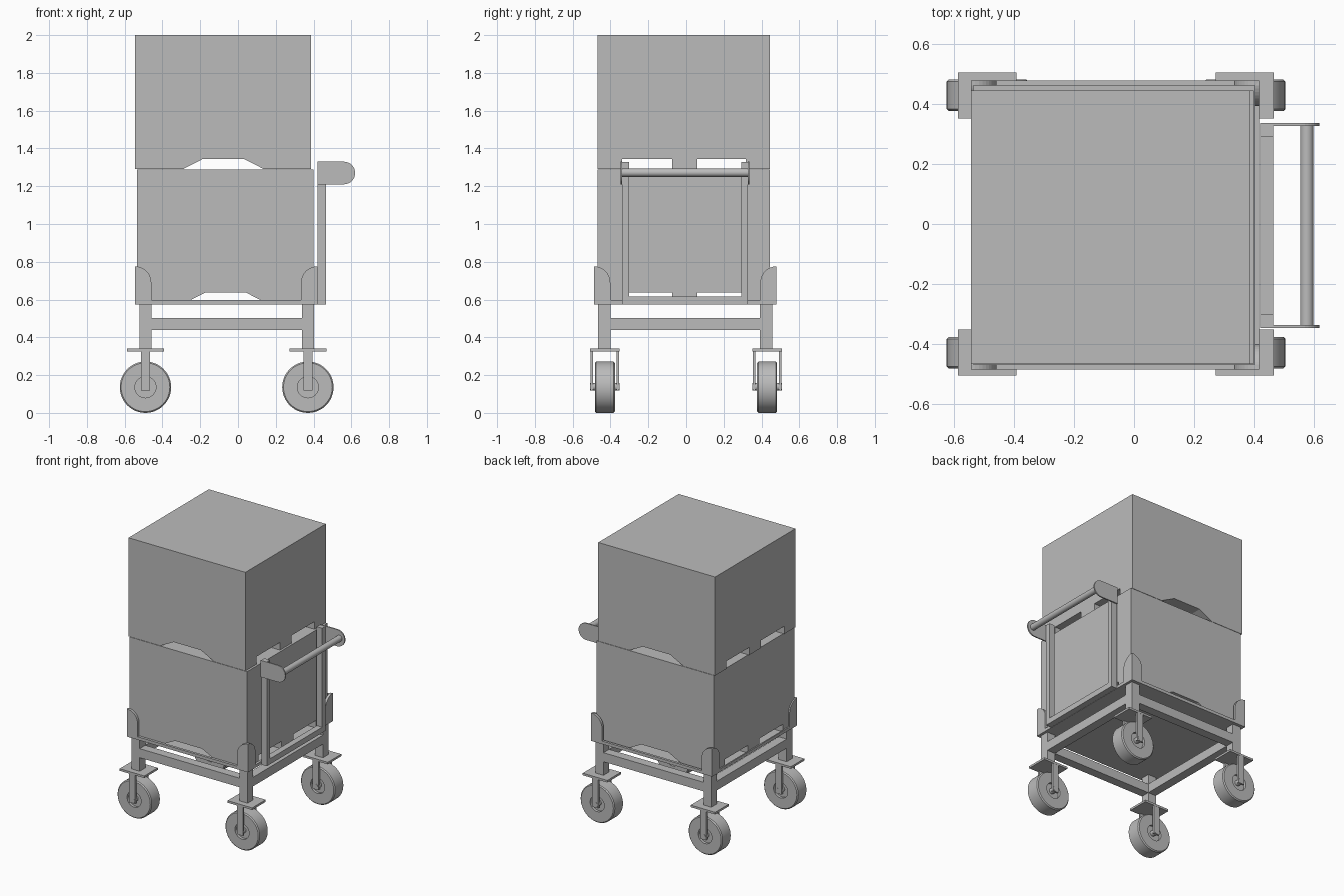
import bpy, bmesh, math
from mathutils import Matrix

if "Cube" in bpy.data.objects:
    bpy.data.objects.remove(bpy.data.objects["Cube"])

COLOR = (0.5, 0.5, 0.5, 1)
grey = bpy.data.materials.new("plain grey")
grey.use_nodes = True
grey.diffuse_color = COLOR
grey.node_tree.nodes["Principled BSDF"].inputs["Base Color"].default_value = COLOR


def finish(name, bm, smooth=False):
    bmesh.ops.recalc_face_normals(bm, faces=bm.faces)
    mesh = bpy.data.meshes.new(name)
    bm.to_mesh(mesh)
    bm.free()
    mesh.materials.append(grey)
    ob = bpy.data.objects.new(name, mesh)
    bpy.context.collection.objects.link(ob)
    if smooth:
        bpy.ops.object.select_all(action="DESELECT")
        ob.select_set(True)
        bpy.context.view_layer.objects.active = ob
        bpy.ops.object.shade_smooth_by_angle(angle=math.radians(35))
    return ob


def box(name, x0, x1, y0, y1, z0, z1):
    bm = bmesh.new()
    bmesh.ops.create_cube(bm, size=1)
    for v in bm.verts:
        v.co = (x1 if v.co.x > 0 else x0,
                y1 if v.co.y > 0 else y0,
                z1 if v.co.z > 0 else z0)
    return finish(name, bm)


def prism(name, profile, start, end, axis="y"):
    """Extrude a (horizontal, z) profile along the x or y axis."""
    def place(h, z, d):
        return (h, d, z) if axis == "y" else (d, h, z)
    bm = bmesh.new()
    rings = [[bm.verts.new(place(h, z, d)) for h, z in profile] for d in (start, end)]
    bm.faces.new(rings[0])
    bm.faces.new(rings[1])
    n = len(profile)
    for i in range(n):
        j = (i + 1) % n
        bm.faces.new((rings[0][i], rings[0][j], rings[1][j], rings[1][i]))
    return finish(name, bm)


def lathe_y(name, profile, center, steps=48):
    """Spin a (radius, y) profile around a y-directed axle."""
    bm = bmesh.new()
    verts = [bm.verts.new((r, y, 0)) for r, y in profile]
    edges = [bm.edges.new(p) for p in zip(verts, verts[1:])]
    bmesh.ops.spin(bm, geom=verts + edges, cent=(0, 0, 0), axis=(0, 1, 0),
                   angle=math.tau, steps=steps, use_merge=True)
    bmesh.ops.remove_doubles(bm, verts=bm.verts, dist=0.0001)
    bmesh.ops.translate(bm, verts=bm.verts, vec=center)
    return finish(name, bm, True)


def rod_y(name, radius, x, y0, y1, z):
    return lathe_y(name, [(0, y0), (radius, y0), (radius, y1), (0, y1)], (x, 0, z), 32)


def arc(cx, cz, r, a0, a1, n=10):
    return [(cx + r * math.cos(math.radians(a0 + (a1 - a0) * i / n)),
             cz + r * math.sin(math.radians(a0 + (a1 - a0) * i / n))) for i in range(n + 1)]


# Stacked crates with crossing notches in their undersides
def crate(name, x0, x1, z0, z1):
    body = box(name, x0, x1, -0.468, 0.446, z0, z1)
    mid = (x0 + x1) / 2 + 0.002
    top, low = z0 + 0.055, z0 - 0.05
    cutters = [prism("notch_cutter", [(mid - 0.215, low), (mid + 0.215, low), (mid + 0.215, z0),
                                      (mid + 0.108, top), (mid - 0.108, top), (mid - 0.215, z0)],
                     -0.6, 0.6)]
    for y0, y1 in ((-0.34, -0.075), (0.058, 0.318)):
        cutters.append(box("slot_cutter", -0.7, 0.7, y0, y1, low, top))
    for c in cutters:
        mod = body.modifiers.new("notch", "BOOLEAN")
        mod.operation, mod.solver, mod.object = "DIFFERENCE", "EXACT", c
    bpy.context.view_layer.update()
    graph = bpy.context.evaluated_depsgraph_get()
    mesh = bpy.data.meshes.new_from_object(body.evaluated_get(graph))
    body.modifiers.clear()
    body.data = mesh
    for c in cutters:
        bpy.data.objects.remove(c)


crate("lower_crate", -0.535, 0.40, 0.582, 1.288)
crate("upper_crate", -0.545, 0.387, 1.29, 2.0)

# Platform tray with low lips
X0, X1, Y0, Y1, Z0 = -0.545, 0.42, -0.487, 0.48, 0.575
box("platform", X0, X1, Y0, Y1, Z0, 0.581)
LIP = 0.597
box("front_lip", X0, X1, Y0, Y0 + 0.018, Z0, LIP)
box("back_lip", X0, X1, Y1 - 0.018, Y1, Z0, LIP)
box("right_lip", X0, X0 + 0.009, Y0, Y1, Z0, LIP)
box("left_lip", X1 - 0.018, X1, Y0, Y1, Z0, LIP)


# Rounded corner brackets
def bracket(name, outer, direction, start, end, axis):
    curve = arc(0.0, 0.69, 0.086, 90, 0)
    shape = [(0, Z0), (0, 0.776)] + curve[1:] + [(0.086, Z0)]
    prism(name, [(outer + direction * h, z) for h, z in shape], start, end, axis)


for x, dx, tx in ((X0, 1, 0.009), (X1, -1, 0.018)):
    for y, dy in ((Y0, 1), (Y1, -1)):
        bracket("corner_bracket_face", x, dx, y, y + dy * 0.018, "y")
        bracket("corner_bracket_side", y, dy, x, x + dx * tx, "x")

# Legs and casters
LEGS_X, LEGS_Y = (-0.49, 0.37), (-0.433, 0.425)
WHEEL = [(0, -0.034), (0.056, -0.034), (0.056, -0.053), (0.129, -0.053), (0.136, -0.046)]
WHEEL += [(r, -y) for r, y in reversed(WHEEL)]
for x in LEGS_X:
    for y in LEGS_Y:
        box("leg", x - 0.032, x + 0.032, y - 0.032, y + 0.032, 0.338, Z0)
        w = math.copysign(0.43, y)
        box("caster_plate", x - 0.098, x + 0.098, w - 0.077, w + 0.077, 0.325, 0.34)
        for s in (-1, 1):
            c = w + s * 0.069
            box("fork_arm", x - 0.024, x + 0.024, c - 0.007, c + 0.007, 0.118, 0.326)
        rod_y("axle", 0.02, x, w - 0.077, w + 0.077, 0.138)
        lathe_y("wheel", WHEEL, (x, w, 0.136))

# Rails between the legs
for y in LEGS_Y:
    box("long_rail", LEGS_X[0] + 0.032, LEGS_X[1] - 0.032, y - 0.032, y + 0.032, 0.438, 0.503)
for x in LEGS_X:
    box("cross_rail", x - 0.032, x + 0.032, LEGS_Y[0] + 0.032, LEGS_Y[1] - 0.032, 0.438, 0.503)

# Push handle
box("handle_base", 0.422, 0.466, -0.305, 0.293, Z0, 0.615)
side = [(0.422, 1.21)] + arc(0.56, 1.27, 0.06, -90, 90, 16) + [(0.422, 1.33)]
for inner, outer in ((-0.303, -0.338), (0.293, 0.328)):
    box("handle_post", 0.422, 0.466, min(inner, outer), max(inner, outer), Z0, 1.328)
    prism("handle_side_plate", side, outer, outer + math.copysign(0.009, outer))
rod_y("handle_bar", 0.022, 0.578, -0.338, 0.328, 1.272)
